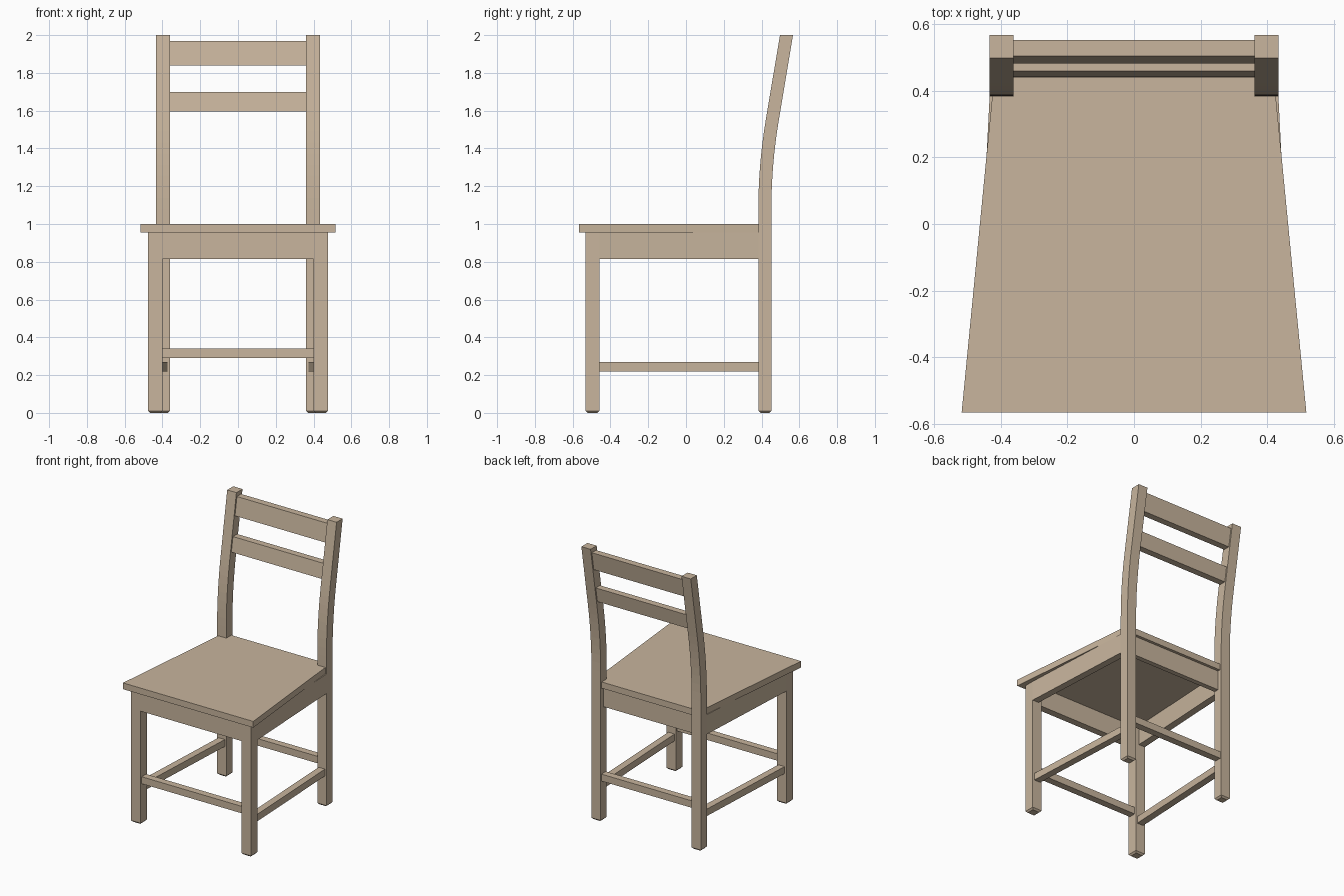
import bpy

if "Cube" in bpy.data.objects:
    bpy.data.objects.remove(bpy.data.objects["Cube"])

wood = bpy.data.materials.new("light tan wood")
wood.diffuse_color = (0.578, 0.462, 0.337, 1)
wood.use_nodes = True
wood.node_tree.nodes["Principled BSDF"].inputs["Base Color"].default_value = wood.diffuse_color


def make(name, verts, faces):
    mesh = bpy.data.meshes.new(name)
    mesh.from_pydata(verts, [], faces)
    mesh.materials.append(wood)
    obj = bpy.data.objects.new(name, mesh)
    bpy.context.collection.objects.link(obj)
    return obj


def loft(name, rings):
    """Close a stack of equal, counter-clockwise rings into a solid."""
    n = len(rings[0])
    verts = [p for r in rings for p in r]
    faces = [tuple(reversed(range(n))), tuple(range(len(verts) - n, len(verts)))]
    for k in range(len(rings) - 1):
        a, b = k * n, (k + 1) * n
        faces += [(a + i, a + (i + 1) % n, b + (i + 1) % n, b + i) for i in range(n)]
    return make(name, verts, faces)


def prism(name, outline, z0, z1):
    return loft(name, [[(x, y, z) for x, y in outline] for z in (z0, z1)])


def rect(x0, x1, y0, y1, z):
    return [(x0, y0, z), (x1, y0, z), (x1, y1, z), (x0, y1, z)]


def lean(z):
    """Backward offset of the back posts: straight, curved, then straight."""
    start, end, slope = 1.08, 1.55, 0.167
    if z <= start:
        return 0.0
    if z <= end:
        return slope * (z - start) ** 2 / (2 * (end - start))
    return slope * (end - start) / 2 + slope * (z - end)


C = 0.011  # chamfer under the feet

# Seat, notched around the back posts
prism("seat", [(-.517, -.566), (.517, -.566), (.425, .384), (.361, .384),
               (.361, .44), (-.361, .44), (-.361, .384), (-.425, .384)], .955, 1.0)

for side, s in (("left", -1), ("right", 1)):
    # Front legs
    x0, x1 = sorted((s * .40, s * .476))
    y0, y1 = -.532, -.458
    loft(side + "_front_leg", [rect(x0 + C, x1 - C, y0 + C, y1 - C, 0),
                               rect(x0, x1, y0, y1, C), rect(x0, x1, y0, y1, .955)])

    # Back posts with curved upper part
    x0, x1 = sorted((s * .361, s * .434))
    y0, y1 = .383, .452
    rings = [rect(x0 + C, x1 - C, y0 + C, y1 - C, 0)]
    for z in [C] + [1.08 + .47 * i / 8 for i in range(9)] + [2.0]:
        rings.append(rect(x0, x1, y0 + lean(z), y1 + lean(z), z))
    loft(side + "_back_post", rings)

    # Side aprons and side stretchers follow the taper of the seat
    for name, front, back, t, z0, z1 in (("side_apron", .476, .433, .05, .815, .955),
                                         ("side_stretcher", .462, .422, .05, .22, .27)):
        line = [(s * (front - t), -.458), (s * front, -.458),
                (s * back, .384), (s * (back - t), .384)]
        prism(side + "_" + name, line if s > 0 else line[::-1], z0, z1)

# Front and back aprons and stretchers
for name, x, y0, y1, z0, z1 in (("front_apron", .40, -.532, -.482, .815, .955),
                                ("back_apron", .361, .385, .42, .815, .955),
                                ("front_stretcher", .40, -.52, -.47, .29, .34),
                                ("back_stretcher", .361, .393, .443, .29, .34)):
    loft(name, [rect(-x, x, y0, y1, z0), rect(-x, x, y0, y1, z1)])

# Leaning back rails
for name, z0, z1 in (("lower_back_rail", 1.595, 1.70), ("upper_back_rail", 1.84, 1.97)):
    loft(name, [rect(-.361, .361, .394 + lean(z), .442 + lean(z), z) for z in (z0, z1)])
